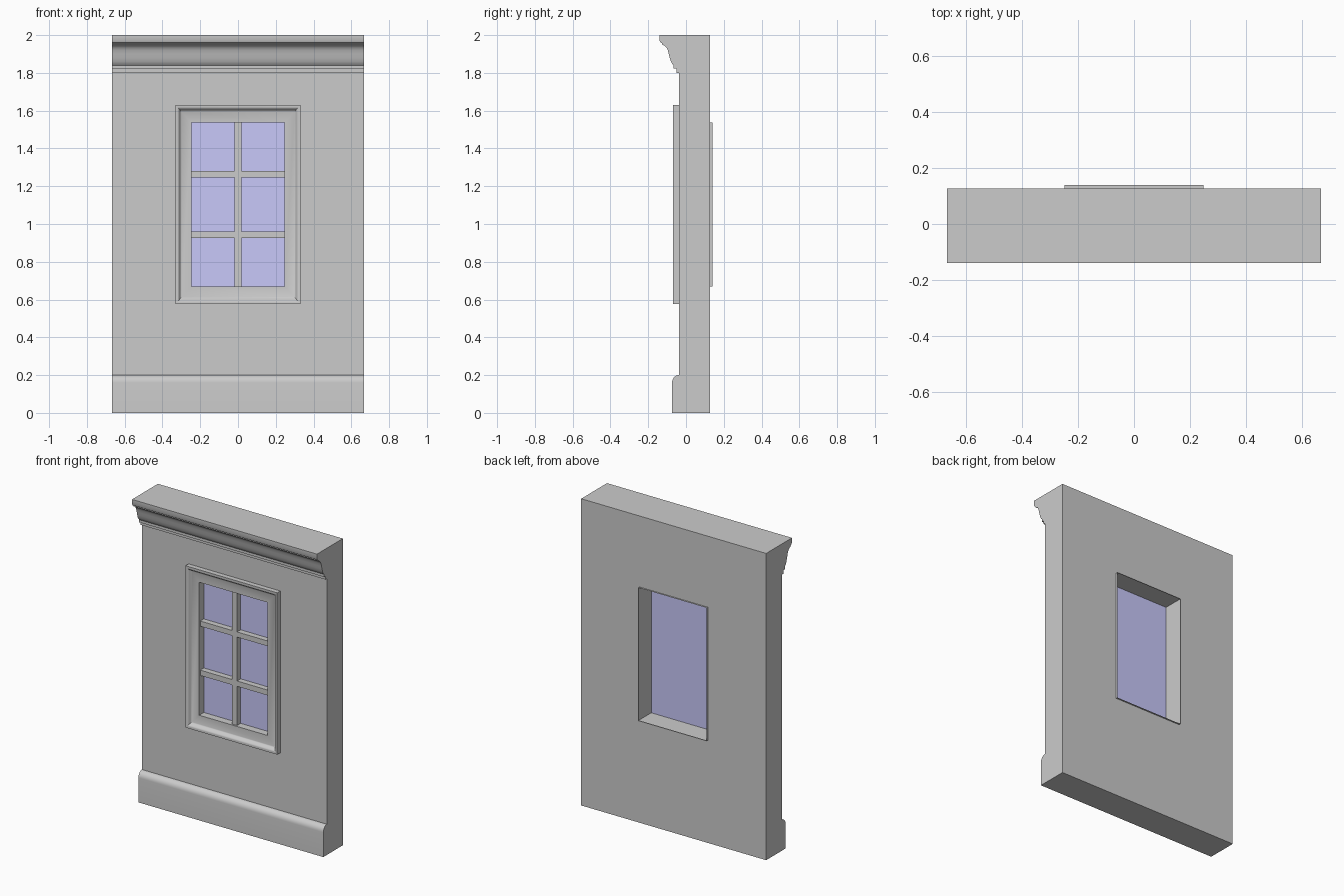
import bpy, bmesh, math

if "Cube" in bpy.data.objects:
    bpy.data.objects.remove(bpy.data.objects["Cube"])

HALF_W = 0.667                 # half width of the wall
WALL_F, WALL_B = -0.037, 0.127  # wall front and back planes
OX, OZ0, OZ1 = 0.247, 0.67, 1.537  # window opening
GLASS_Y = 0.003


def finish(name, bm):
    bmesh.ops.recalc_face_normals(bm, faces=bm.faces)
    me = bpy.data.meshes.new(name)
    bm.to_mesh(me)
    bm.free()
    ob = bpy.data.objects.new(name, me)
    bpy.context.collection.objects.link(ob)
    return ob


def smooth(ob, angle=35):
    bpy.ops.object.select_all(action='DESELECT')
    ob.select_set(True)
    bpy.context.view_layer.objects.active = ob
    bpy.ops.object.shade_smooth_by_angle(angle=math.radians(angle))


def box(name, x0, x1, y0, y1, z0, z1):
    bm = bmesh.new()
    bmesh.ops.create_cube(bm, size=1)
    for v in bm.verts:
        v.co = (x0 + (v.co.x + .5) * (x1 - x0),
                y0 + (v.co.y + .5) * (y1 - y0),
                z0 + (v.co.z + .5) * (z1 - z0))
    return finish(name, bm)


def extrude_x(name, profile, half):
    bm = bmesh.new()
    face = bm.faces.new([bm.verts.new((-half, y, z)) for y, z in profile])
    out = bmesh.ops.extrude_face_region(bm, geom=[face])
    for v in out['geom']:
        if isinstance(v, bmesh.types.BMVert):
            v.co.x = half
    return finish(name, bm)


def mitred_ring(name, profile, closed=True):
    """Sweep (dx, dz, y) offsets around the window opening."""
    bm = bmesh.new()
    loops = []
    for dx, dz, y in profile:
        x, a, b = OX + dx, OZ0 - dz, OZ1 + dz
        loops.append([bm.verts.new(c) for c in
                      ((-x, y, a), (x, y, a), (x, y, b), (-x, y, b))])
    n = len(loops)
    for i in range(n if closed else n - 1):
        p, q = loops[i], loops[(i + 1) % n]
        for k in range(4):
            m = (k + 1) % 4
            bm.faces.new((p[k], p[m], q[m], q[k]))
    return finish(name, bm)


# Wall with rounded plinth and moulded cornice, as one side profile
plinth = [(-0.074, 0)]
for i in range(9):
    t = math.radians(90 * i / 8)
    plinth.append((WALL_F - 0.037 * math.cos(t), 0.16 + 0.04 * math.sin(t)))
cornice = [(WALL_F, 1.80), (-0.05, 1.80), (-0.05, 1.823), (-0.066, 1.823),
           (-0.066, 1.84), (-0.073, 1.848), (-0.080, 1.86), (-0.086, 1.88),
           (-0.091, 1.90), (-0.096, 1.92), (-0.103, 1.934), (-0.113, 1.944),
           (-0.126, 1.95), (-0.126, 1.956), (-0.134, 1.96), (-0.139, 1.97),
           (-0.139, 2.0)]
wall = extrude_x("wall", [(WALL_B, 0)] + plinth + cornice + [(WALL_B, 2.0)], HALF_W)

# Opening cut through the wall
cutter = box("opening_cutter", -0.295, 0.295, -0.3, 0.3, 0.603, 1.604)
cutter.hide_render = True
mod = wall.modifiers.new("opening", 'BOOLEAN')
mod.operation = 'DIFFERENCE'
mod.solver = 'EXACT'
mod.object = cutter
bpy.context.view_layer.objects.active = wall
bpy.ops.object.modifier_apply(modifier=mod.name)
bpy.data.objects.remove(cutter)
smooth(wall)

# Window casing: raised outer rim, flat inner band, lining flush with the back
casing = mitred_ring("window_casing", [
    (0, 0, WALL_B), (0, 0, -0.047), (0.052, 0.058, -0.047),
    (0.058, 0.064, -0.050), (0.062, 0.069, -0.057), (0.067, 0.075, -0.065),
    (0.073, 0.082, -0.069), (0.084, 0.094, -0.069), (0.084, 0.094, WALL_F),
    (0.048, 0.067, WALL_F), (0.048, 0.067, WALL_B)])
smooth(casing)

# Thin lip that stands out at the back of the opening
mitred_ring("back_lip", [(0, 0, WALL_B), (0, 0, 0.139)], closed=False)

# Glazing bars: one upright, two rows of crossbars
BAR, BAR_F = 0.0185, -0.036
box("upright_bar", -BAR, BAR, BAR_F, GLASS_Y, OZ0, OZ1)
for row, (z0, z1) in enumerate(((0.925, 0.96), (1.246, 1.28))):
    for side, (x0, x1) in (("left", (-OX, -BAR)), ("right", (BAR, OX))):
        box(f"crossbar_{row + 1}_{side}", x0, x1, BAR_F, GLASS_Y, z0, z1)

# Glass
glass = box("glass", -OX, OX, GLASS_Y - 0.002, GLASS_Y + 0.002, OZ0, OZ1)
mat = bpy.data.materials.new("glass_blue")
mat.diffuse_color = (0.58, 0.58, 0.95, 1)
mat.use_nodes = True
mat.node_tree.nodes["Principled BSDF"].inputs["Base Color"].default_value = mat.diffuse_color
glass.data.materials.append(mat)
